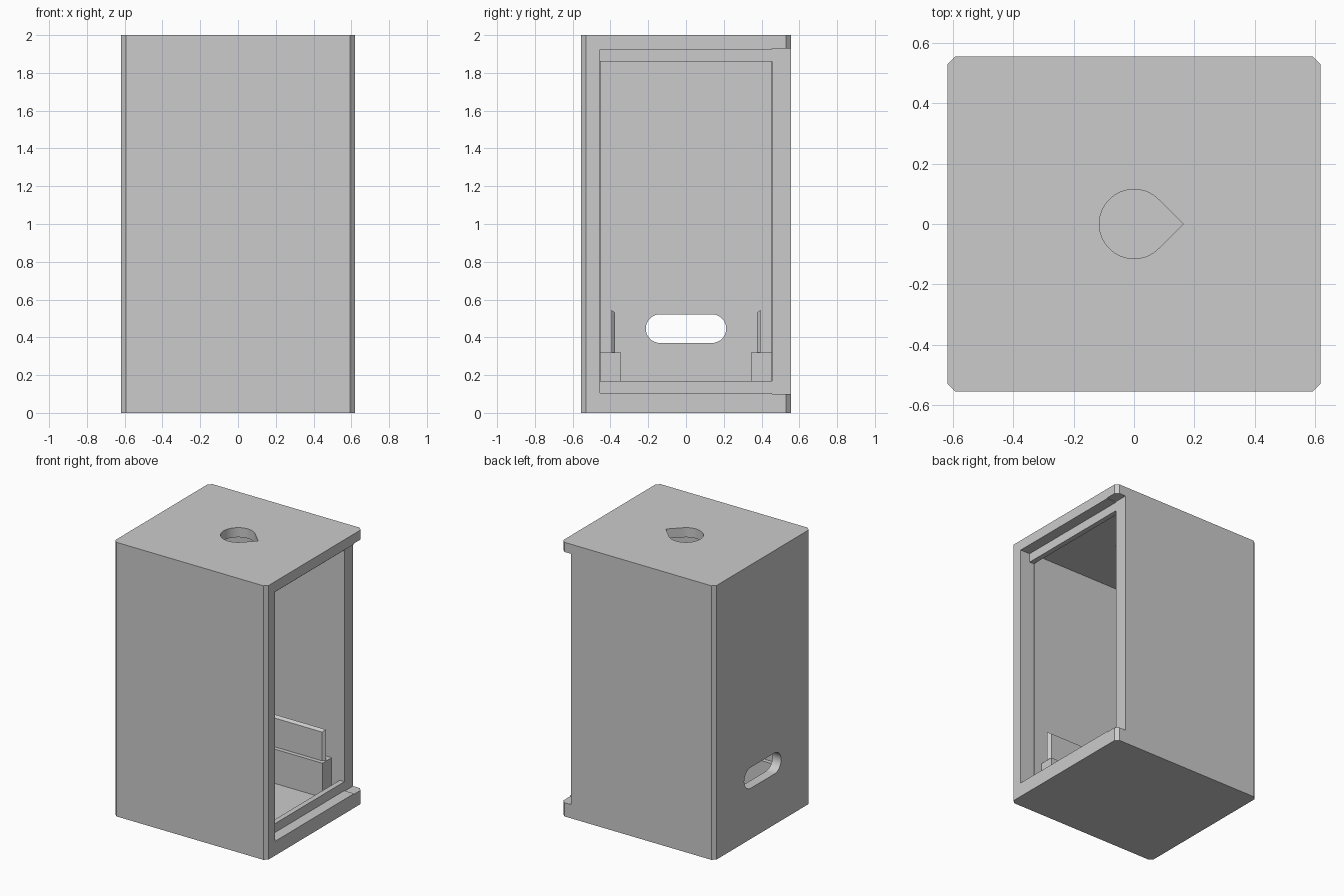
import bpy, bmesh, math

if "Cube" in bpy.data.objects:
    bpy.data.objects.remove(bpy.data.objects["Cube"], do_unlink=True)

grey = bpy.data.materials.new("plain_grey")
grey.use_nodes = True
COLOUR = (0.6, 0.6, 0.6, 1)
grey.diffuse_color = COLOUR
grey.node_tree.nodes["Principled BSDF"].inputs["Base Color"].default_value = COLOUR


def prism(name, outline, low, high, axis="z"):
    """Extrude a closed outline: (x, y) along z, or (y, z) along x."""
    place = (lambda a, b, c: (a, b, c)) if axis == "z" else (lambda a, b, c: (c, a, b))
    bm = bmesh.new()
    base = bm.faces.new([bm.verts.new(place(a, b, low)) for a, b in outline])
    top = bmesh.ops.extrude_face_region(bm, geom=[base])["geom"]
    shift = place(0, 0, high - low)
    bmesh.ops.translate(bm, vec=shift, verts=[v for v in top if isinstance(v, bmesh.types.BMVert)])
    bmesh.ops.recalc_face_normals(bm, faces=bm.faces)
    mesh = bpy.data.meshes.new(name)
    bm.to_mesh(mesh)
    bm.free()
    mesh.materials.append(grey)
    obj = bpy.data.objects.new(name, mesh)
    bpy.context.scene.collection.objects.link(obj)
    return obj


def rect(a0, a1, b0, b1):
    return [(a0, b0), (a1, b0), (a1, b1), (a0, b1)]


def arc(cx, cy, r, start, end, steps):
    angles = [math.radians(start + (end - start) * i / steps) for i in range(steps + 1)]
    return [(cx + r * math.cos(t), cy + r * math.sin(t)) for t in angles]


# Outer block with chamfered upright edges
W, D, C = 0.619, 0.555, 0.025
housing = prism("housing", [(-W + C, -D), (W - C, -D), (W, -D + C), (W, D - C),
                            (W - C, D), (-W + C, D), (-W, D - C), (-W, -D + C)], 0, 2)

# Cutters: cavity, framed opening, sliding lid track with wider entry, teardrop hole, cable slot
R = 0.115
SLOT_R = 0.076
slot = arc(0.137, 0.446, SLOT_R, -90, 90, 16) + arc(-0.137, 0.446, SLOT_R, 90, 270, 16)
track = [(-0.456, 0.105), (0.454, 0.105), (0.454, 0.1), (0.7, 0.1),
         (0.7, 1.93), (0.454, 1.93), (0.454, 1.925), (-0.456, 1.925)]
cutters = [
    prism("cavity", rect(-0.549, 0.502, -0.452, 0.452), 0.07, 1.93),
    prism("opening", rect(-0.456, 0.456, 0.17, 1.86), 0.502, 0.7, "x"),
    prism("lid_track", track, 0.54, 0.7, "x"),
    prism("teardrop_hole", [(R * math.sqrt(2), 0)] + arc(0, 0, R, 45, 315, 40), 1.8, 2.1),
    prism("cable_slot", slot, -0.7, -0.5, "x"),
]
for cutter in cutters:
    cutter.hide_render = True
    mod = housing.modifiers.new(cutter.name, "BOOLEAN")
    mod.operation, mod.solver, mod.object = "DIFFERENCE", "EXACT", cutter

# Bake the cuts and discard the cutters
graph = bpy.context.evaluated_depsgraph_get()
result = bpy.data.meshes.new_from_object(housing.evaluated_get(graph))
housing.modifiers.clear()
housing.data = result
for cutter in cutters:
    bpy.data.objects.remove(cutter, do_unlink=True)

# Rails on the floor, each carrying a thin board guide with bevelled end and top
for side, label in ((-1, "front"), (1, "back")):
    prism(label + "_rail", rect(*sorted((side * 0.345, side * 0.453)), 0.069, 0.32), -0.55, 0.44, "x")
    guide = prism(label + "_guide", rect(*sorted((side * 0.375, side * 0.395)), 0.315, 0.545), -0.55, 0.435, "x")
    for v in guide.data.vertices:
        if abs(v.co.y) < 0.385:
            if v.co.x > 0:
                v.co.x -= 0.02
            if v.co.z > 0.5:
                v.co.z -= 0.015

bpy.context.view_layer.update()
bpy.ops.object.select_all(action="DESELECT")
housing.select_set(True)
bpy.context.view_layer.objects.active = housing
bpy.ops.object.shade_smooth_by_angle(angle=math.radians(30))
